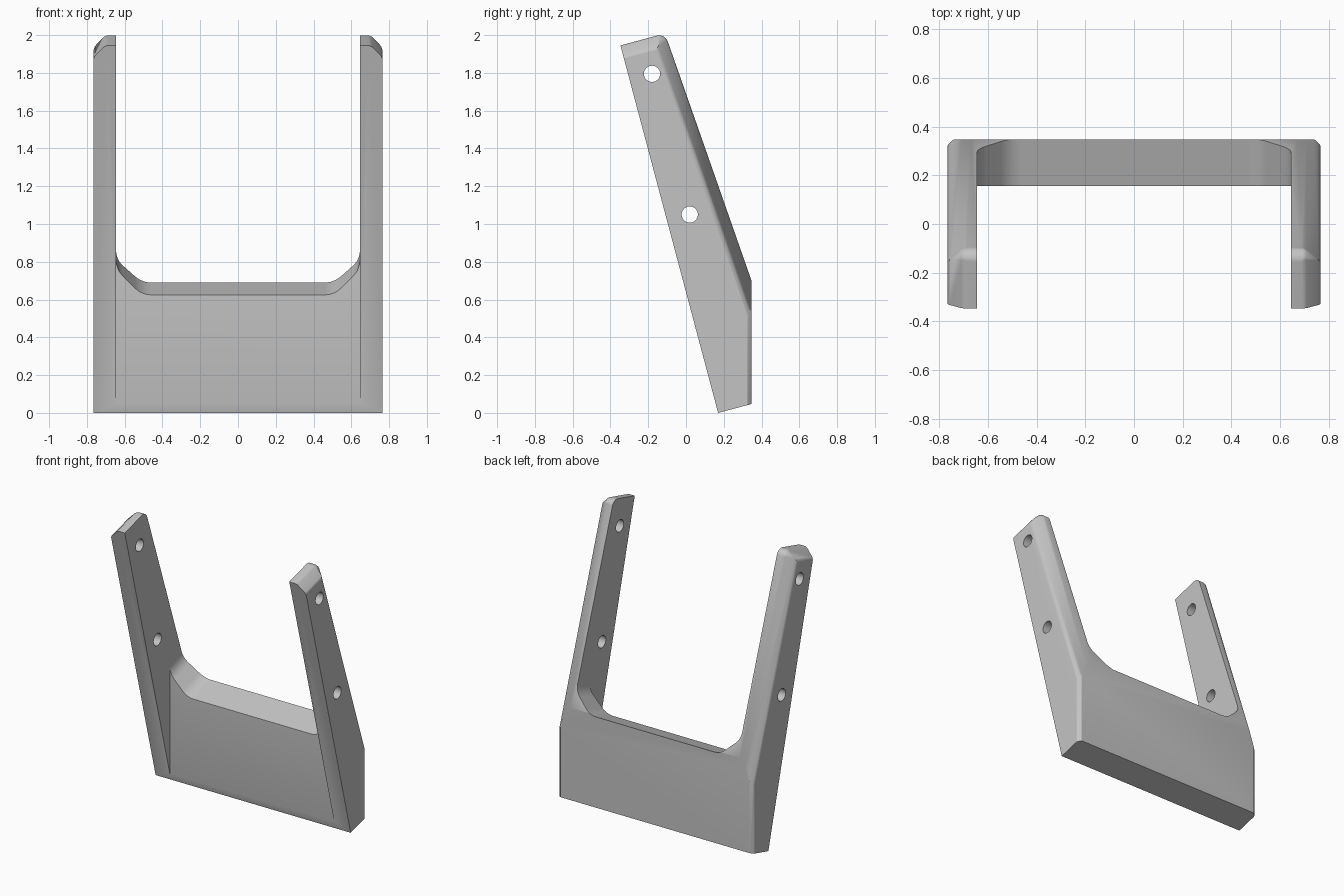
import bpy, bmesh
from math import sin, cos, radians, pi
from mathutils import Vector

if "Cube" in bpy.data.objects:
    bpy.data.objects.remove(bpy.data.objects["Cube"])

HALF, INNER = 0.765, 0.645        # outer and inner half widths
BACK, BEND = 0.347, 0.70          # back plane and height where the arms lean
LEAN, TILT = radians(18.9), radians(15)
R = 0.05

grey = bpy.data.materials.new("plain grey")
grey.use_nodes = True
colour = (0.55, 0.55, 0.55, 1)
grey.diffuse_color = colour
grey.node_tree.nodes["Principled BSDF"].inputs["Base Color"].default_value = colour


def make_object(name, bm):
    bmesh.ops.recalc_face_normals(bm, faces=bm.faces)
    mesh = bpy.data.meshes.new(name)
    bm.to_mesh(mesh)
    bm.free()
    mesh.materials.append(grey)
    obj = bpy.data.objects.new(name, mesh)
    bpy.context.collection.objects.link(obj)
    return obj


def prism(points, sweep):
    """Closed outline swept along a vector."""
    bm = bmesh.new()
    face = bm.faces.new([bm.verts.new(p) for p in points])
    new = bmesh.ops.extrude_face_region(bm, geom=[face])["geom"]
    bmesh.ops.translate(bm, vec=sweep, verts=[v for v in new if isinstance(v, bmesh.types.BMVert)])
    bmesh.ops.recalc_face_normals(bm, faces=bm.faces)
    return bm


def slice_off(bm, point, normal):
    geom = bm.verts[:] + bm.edges[:] + bm.faces[:]
    cut = bmesh.ops.bisect_plane(bm, geom=geom, dist=1e-5, plane_co=point,
                                 plane_no=normal, clear_outer=True)["geom_cut"]
    edges = [e for e in cut if isinstance(e, bmesh.types.BMEdge) and e.is_boundary]
    if edges:
        bmesh.ops.holes_fill(bm, edges=edges, sides=0)


def soft_chamfer(bm, corner, n1, n2, size):
    """Chamfer with slightly eased borders."""
    mid = (n1 + n2).normalized()
    slice_off(bm, corner - n2 * size, mid)
    for a, b in ((n1, n2), (n2, n1)):
        ease = (a + mid).normalized()
        slice_off(bm, corner - b * size - ease * size * 0.06, ease)


# Side outline with a rounded top back corner
n_back = Vector((0, cos(LEAN), sin(LEAN)))
n_top = Vector((0, -sin(TILT), cos(TILT)))
tip = Vector((0, -0.111, 2.009))
centre = tip - (n_back + n_top) * R / (1 + n_back.dot(n_top))
steps = 6
normals = []
for i in range(steps + 1):
    a = LEAN + (pi / 2 + TILT - LEAN) * i / steps
    normals.append(Vector((0, cos(a), sin(a))))
arc = [centre + n * R for n in normals]
outline = [(0, 0.17, 0), (0, BACK, 0.047), (0, BACK, BEND)] + arc + [(0, -0.347, 1.945)]
left = Vector((HALF, 0, 0))
bm = prism([Vector(p) - left for p in outline], left * 2)

# Chamfer the outer back and top edges of both arms
for side in (-1, 1):
    out = Vector((side, 0, 0))
    for n, p in zip(normals, arc):
        soft_chamfer(bm, p + out * HALF, out, n, 0.064)
    soft_chamfer(bm, Vector((side * HALF, BACK, 0)), out, Vector((0, 1, 0)), 0.022)
bracket = make_object("bracket", bm)

# Opening between the arms, with eased lower corners
curve = []
ez, er = 0.69, 0.12
for i in range(7):
    a = radians(45) * i / 6
    curve.append((INNER - 0.185 + er * sin(a), ez + er * (1 - cos(a))))
curve += [(INNER - (z - ez), ez + (INNER - x)) for x, z in reversed(curve)]
curve.append((INNER, 3))
loop = [(-x, z) for x, z in reversed(curve)] + curve
sweep = n_back * 2.4
opening = make_object("opening_cutter", prism(
    [Vector((x, BACK, z)) - sweep / 2 for x, z in loop], sweep))

# Recess in front of the back plate
recess = make_object("recess_cutter", prism(
    [(-INNER, -1, -0.2), (INNER, -1, -0.2), (INNER, -1, 3), (-INNER, -1, 3)],
    Vector((0, 1.157, 0))))

# Screw holes through both arms
cutters = [opening, recess]
for y, z in ((-0.18, 1.795), (0.02, 1.05)):
    ring = [(-1, y + 0.043 * cos(2 * pi * i / 32), z + 0.043 * sin(2 * pi * i / 32))
            for i in range(32)]
    cutters.append(make_object("hole_cutter", prism(ring, Vector((2, 0, 0)))))

bpy.ops.object.select_all(action="DESELECT")
bpy.context.view_layer.objects.active = bracket
bracket.select_set(True)
for cutter in cutters:
    cutter.hide_render = True
    mod = bracket.modifiers.new("cut", "BOOLEAN")
    mod.operation, mod.solver, mod.object = "DIFFERENCE", "EXACT", cutter
    bpy.ops.object.modifier_apply(modifier=mod.name)
    bpy.data.objects.remove(cutter)

# Smooth eased edges while keeping broad faces flat
bpy.ops.object.shade_smooth_by_angle(angle=radians(30))
weighted = bracket.modifiers.new("weighted normals", "WEIGHTED_NORMAL")
weighted.keep_sharp = True
